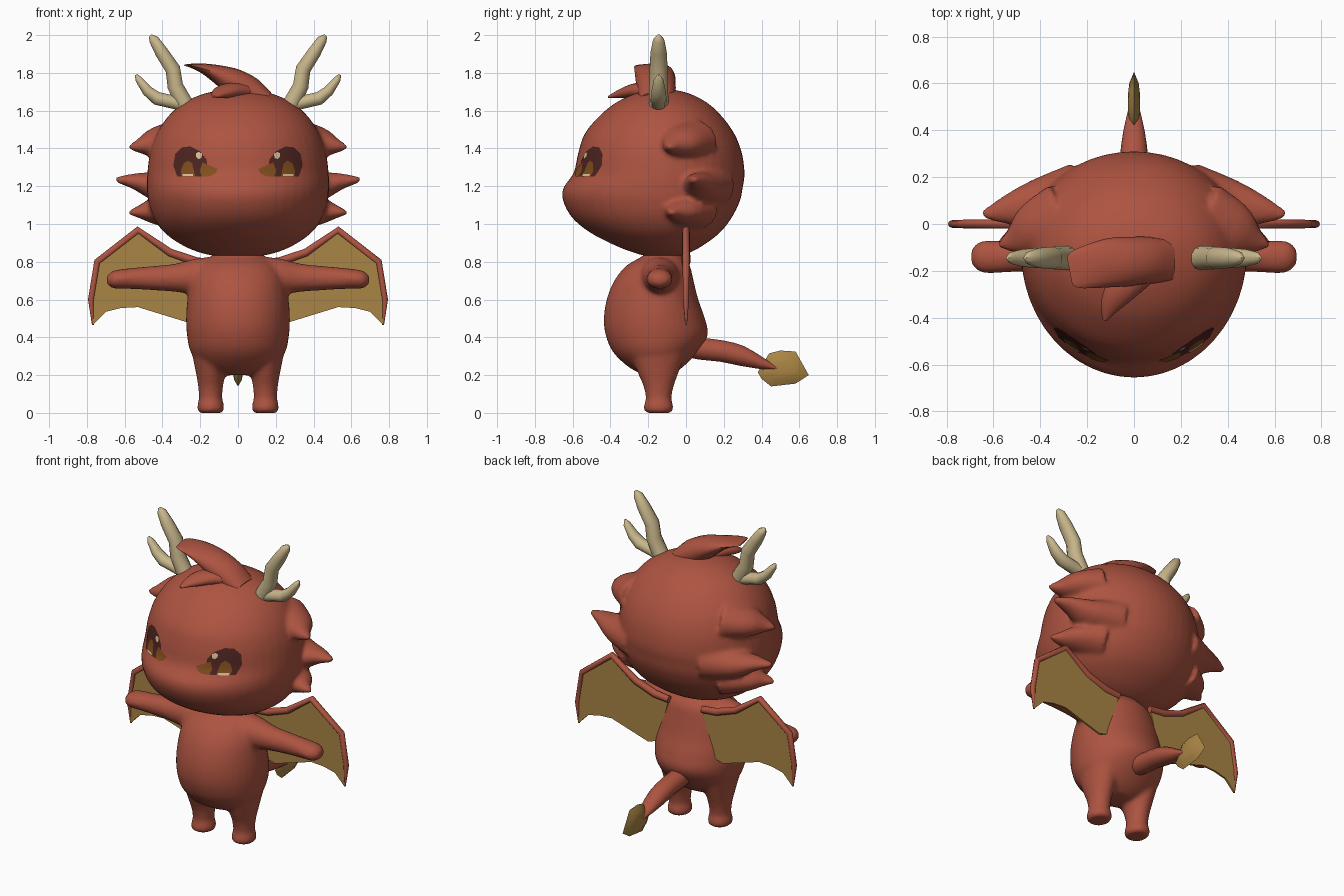
import bpy, bmesh, math
from mathutils import Vector
from mathutils.bvhtree import BVHTree


def material(name, rgb):
    m = bpy.data.materials.new(name)
    m.diffuse_color = (*rgb, 1)
    return m


RED = material("brick red", (0.42, 0.088, 0.052))
GOLD = material("ochre", (0.40, 0.235, 0.06))
HORN = material("bone", (0.58, 0.47, 0.26))
DARK = material("dark brown", (0.075, 0.018, 0.015))
AMBER = material("amber", (0.22, 0.075, 0.012))
PALE = material("cream", (0.72, 0.52, 0.31))


def dense(pts, k):
    """Catmull-Rom refinement of a list of tuples."""
    out = []
    for i in range(len(pts) - 1):
        p = [Vector(pts[min(max(j, 0), len(pts) - 1)]) for j in range(i - 1, i + 3)]
        for s in range(k):
            t = s / k
            out.append((2 * p[1] + (p[2] - p[0]) * t + (2 * p[0] - 5 * p[1] + 4 * p[2] - p[3]) * t * t
                        + (3 * p[1] - p[0] - 3 * p[2] + p[3]) * t ** 3) / 2)
    return out + [Vector(pts[-1])]


def loft(bm, rings):
    """Skin closed rings and cap both ends."""
    vs = [[bm.verts.new(c) for c in r] for r in rings]
    n = len(vs[0])
    for a, b in zip(vs, vs[1:]):
        for i in range(n):
            bm.faces.new((a[i], a[(i + 1) % n], b[(i + 1) % n], b[i]))
    bm.faces.new(vs[0])
    bm.faces.new(vs[-1])


def stack(bm, sections, n=40, k=4, cx=0.0):
    """Sections (z, half width, front y, back y, widest y) piled upward."""
    rings = []
    for z, w, f, b, c in dense(sections, k):
        ring = []
        for i in range(n):
            a = 2 * math.pi * i / n
            s = math.sin(a)
            ring.append((cx + w * math.cos(a), c + s * ((b - c) if s > 0 else (c - f)), z))
        rings.append(ring)
    loft(bm, rings)


def tube(bm, path, side=(0, 1, 0), n=12, k=1, flip=1):
    """Path of (x, y, z, radius along side axis, radius across it)."""
    pts = dense(path, k) if k > 1 else [Vector(p) for p in path]
    cs = [Vector(p[:3]) for p in pts]
    rings = []
    for i, p in enumerate(pts):
        t = (cs[min(i + 1, len(cs) - 1)] - cs[max(i - 1, 0)]).normalized()
        s = Vector(side)
        s = (s - t * s.dot(t)).normalized()
        u = t.cross(s)
        ring = [cs[i] + s * p[3] * math.cos(a) + u * p[4] * math.sin(a)
                for a in (2 * math.pi * j / n for j in range(n))]
        rings.append([(flip * c.x, c.y, c.z) for c in ring])
    loft(bm, rings)


def finish(bm, name, mat, angle=60, voxel=0, smooth=0):
    bmesh.ops.recalc_face_normals(bm, faces=bm.faces)
    me = bpy.data.meshes.new(name)
    bm.to_mesh(me)
    bm.free()
    ob = bpy.data.objects.new(name, me)
    bpy.context.collection.objects.link(ob)
    me.materials.append(mat)
    bpy.ops.object.select_all(action='DESELECT')
    ob.select_set(True)
    bpy.context.view_layer.objects.active = ob
    if voxel:  # fuse overlapping volumes into one soft skin
        r = ob.modifiers.new("fuse", 'REMESH')
        r.mode, r.voxel_size, r.use_smooth_shade = 'VOXEL', voxel, True
        s = ob.modifiers.new("soften", 'SMOOTH')
        s.factor, s.iterations = 0.5, smooth
    else:
        bpy.ops.object.shade_smooth_by_angle(angle=math.radians(angle))
    return ob


# Head with three cheek spikes on each side
bm = bmesh.new()
stack(bm, [(0.825, 0.06, -0.18, -0.06, -0.12), (0.84, 0.17, -0.25, 0.0, -0.12), (0.88, 0.28, -0.36, 0.08, -0.12),
           (0.95, 0.385, -0.50, 0.175, -0.12), (1.03, 0.445, -0.60, 0.24, -0.12), (1.12, 0.475, -0.65, 0.285, -0.12),
           (1.19, 0.482, -0.65, 0.30, -0.12), (1.27, 0.48, -0.595, 0.31, -0.12), (1.38, 0.465, -0.57, 0.295, -0.12),
           (1.48, 0.43, -0.535, 0.255, -0.12), (1.57, 0.37, -0.46, 0.19, -0.12), (1.64, 0.29, -0.375, 0.115, -0.12),
           (1.69, 0.18, -0.27, 0.02, -0.12), (1.712, 0.06, -0.17, -0.07, -0.12)], n=48)
for f in (1, -1):
    tube(bm, [(0.30, 0.02, 1.44, 0.16, 0.12), (0.43, -0.03, 1.43, 0.12, 0.085), (0.51, -0.07, 1.415, 0.06, 0.045),
              (0.575, -0.09, 1.405, 0.015, 0.012)], n=20, k=3, flip=f)
    tube(bm, [(0.25, 0.10, 1.20, 0.16, 0.13), (0.42, 0.08, 1.20, 0.11, 0.085), (0.54, 0.06, 1.225, 0.065, 0.045),
              (0.645, 0.04, 1.235, 0.018, 0.015)], n=20, k=3, flip=f)
    tube(bm, [(0.30, 0.02, 1.07, 0.16, 0.11), (0.43, -0.02, 1.07, 0.11, 0.075), (0.51, -0.06, 1.065, 0.055, 0.04),
              (0.575, -0.08, 1.06, 0.015, 0.012)], n=20, k=3, flip=f)
head = finish(bm, "head", RED, voxel=0.014, smooth=4)

# Body: torso, arms and legs fused
bm = bmesh.new()
stack(bm, [(0.20, 0.10, -0.22, -0.08, -0.15), (0.24, 0.19, -0.30, -0.02, -0.15), (0.32, 0.25, -0.385, 0.06, -0.15),
           (0.41, 0.27, -0.425, 0.115, -0.15), (0.50, 0.275, -0.435, 0.10, -0.15), (0.60, 0.268, -0.42, 0.065, -0.15),
           (0.70, 0.25, -0.38, 0.04, -0.15), (0.78, 0.21, -0.315, 0.02, -0.14), (0.83, 0.14, -0.23, -0.02, -0.13),
           (0.88, 0.08, -0.18, -0.06, -0.12)])
for f in (1, -1):
    tube(bm, [(0.10, -0.14, 0.72, 0.12, 0.11), (0.22, -0.14, 0.72, 0.10, 0.098), (0.33, -0.14, 0.715, 0.075, 0.075),
              (0.48, -0.14, 0.713, 0.065, 0.062), (0.60, -0.14, 0.71, 0.07, 0.053), (0.66, -0.14, 0.705, 0.065, 0.047),
              (0.695, -0.14, 0.705, 0.03, 0.022)], n=20, k=3, flip=f)
    stack(bm, [(0.0, 0.058, -0.205, -0.085, -0.145), (0.012, 0.07, -0.222, -0.068, -0.145),
               (0.045, 0.07, -0.222, -0.068, -0.145), (0.075, 0.062, -0.213, -0.077, -0.145),
               (0.14, 0.066, -0.225, -0.065, -0.145), (0.21, 0.078, -0.255, -0.04, -0.145),
               (0.32, 0.10, -0.30, 0.0, -0.145)], n=24, cx=0.145 * f)
finish(bm, "body", RED, voxel=0.013, smooth=6)

# Antlers: a main beam and a side branch
bm = bmesh.new()
for f in (1, -1):
    tube(bm, [(0.25, -0.145, 1.57, 0.05, 0.045), (0.285, -0.145, 1.64, 0.052, 0.048), (0.332, -0.145, 1.73, 0.05, 0.044),
              (0.345, -0.145, 1.82, 0.048, 0.042), (0.405, -0.145, 1.91, 0.043, 0.037),
              (0.445, -0.145, 1.975, 0.03, 0.028), (0.465, -0.145, 1.998, 0.008, 0.010)], n=10, flip=f)
    tube(bm, [(0.27, -0.145, 1.625, 0.04, 0.035), (0.35, -0.145, 1.647, 0.042, 0.037), (0.43, -0.145, 1.665, 0.042, 0.037),
              (0.48, -0.145, 1.705, 0.037, 0.030), (0.525, -0.145, 1.765, 0.025, 0.020),
              (0.54, -0.145, 1.79, 0.006, 0.008)], n=10, flip=f)
finish(bm, "antlers", HORN)

# Hair tuft: a broad swept blade and a small front lock
bm = bmesh.new()
tube(bm, [(0.16, -0.155, 1.66, 0.09, 0.04), (0.07, -0.155, 1.70, 0.10, 0.075), (-0.02, -0.16, 1.75, 0.105, 0.073),
          (-0.10, -0.165, 1.79, 0.105, 0.052), (-0.18, -0.18, 1.822, 0.095, 0.028),
          (-0.25, -0.195, 1.838, 0.08, 0.010), (-0.275, -0.20, 1.84, 0.06, 0.004)], n=16, k=3)
tube(bm, [(0.02, -0.18, 1.70, 0.09, 0.05), (-0.05, -0.27, 1.705, 0.07, 0.04), (-0.10, -0.345, 1.69, 0.045, 0.025),
          (-0.125, -0.41, 1.672, 0.010, 0.006)], side=(1, 0, 0), n=12, k=3)
finish(bm, "hair_tuft", RED)

# Wings: membrane plates with a tapered frame along the leading edge
edge = [(0.12, 0.79), (0.22, 0.80), (0.36, 0.848), (0.53, 0.967), (0.745, 0.80), (0.778, 0.60), (0.768, 0.465)]
hem = [(0.70, 0.535), (0.62, 0.555), (0.53, 0.56), (0.40, 0.52), (0.27, 0.48), (0.20, 0.50)]
radii = [0.022, 0.024, 0.022, 0.02, 0.018, 0.016, 0.005]
membrane, frame = bmesh.new(), bmesh.new()
for f in (1, -1):
    outline = edge + hem
    loft(membrane, [[(f * x, y, z) for x, z in outline] for y in (-0.006, 0.006)])
    tube(frame, [(x, 0, z, r, r) for (x, z), r in zip(edge, radii)], n=8, flip=f)
finish(membrane, "wing_membranes", GOLD, 30)
finish(frame, "wing_frames", RED)

# Tail and its leaf-shaped tip
bm = bmesh.new()
tube(bm, [(0, -0.02, 0.36, 0.065, 0.06), (0, 0.08, 0.34, 0.062, 0.06), (0, 0.19, 0.327, 0.062, 0.058),
          (0, 0.29, 0.303, 0.06, 0.055), (0, 0.40, 0.262, 0.045, 0.032), (0, 0.50, 0.228, 0.022, 0.006)],
     side=(1, 0, 0), n=14, k=2)
finish(bm, "tail", RED)
leaf = [(0.38, 0.215), (0.44, 0.315), (0.50, 0.33), (0.58, 0.325), (0.65, 0.20), (0.58, 0.155), (0.45, 0.14), (0.40, 0.18)]
bm = bmesh.new()
loft(bm, [[(x, 0.51 + (y - 0.51) * s, 0.235 + (z - 0.235) * s) for y, z in leaf]
          for x, s in ((-0.026, 0.3), (-0.02, 0.65), (0, 1), (0.02, 0.65), (0.026, 0.3))])
finish(bm, "tail_tip", GOLD, 40)

# Eyes: thin plates laid over the face
surface = BVHTree.FromObject(head, bpy.context.evaluated_depsgraph_get())


def eye_plate(name, outline, mat, lift):
    bm = bmesh.new()
    edge_pts = []
    for a, b in zip(outline, outline[1:] + outline[:1]):
        edge_pts += [Vector(a).lerp(Vector(b), t / 3) for t in range(3)]
    mid = sum(edge_pts, Vector((0, 0))) / len(edge_pts)
    for f in (1, -1):
        rings = []
        for s in (0.02, 0.35, 0.7, 1):
            ring = []
            for p in edge_pts:
                q = mid + (p - mid) * s
                hit, nrm, _, _ = surface.ray_cast(Vector((f * q.x, -2, q.y)), Vector((0, 1, 0)))
                ring.append(hit + nrm * lift)
            rings.append(ring)
        loft(bm, rings)
        bm.faces.ensure_lookup_table()
        bm.faces.remove(bm.faces[-1])  # leave the outer rim open
    ob = finish(bm, name, mat)
    for p in ob.data.polygons:  # face outward
        if p.normal.y > 0:
            p.flip()
    return ob


eye_plate("eye_outline", [(0.175, 1.25), (0.32, 1.25), (0.34, 1.31), (0.33, 1.37), (0.295, 1.405), (0.25, 1.41),
                          (0.20, 1.385), (0.165, 1.34), (0.16, 1.28)], DARK, 0.003)
eye_plate("eye_iris", [(0.225, 1.25), (0.295, 1.25), (0.30, 1.28), (0.285, 1.32), (0.26, 1.335), (0.24, 1.32)], AMBER, 0.005)
eye_plate("eye_inner_corner", [(0.12, 1.265), (0.15, 1.25), (0.19, 1.25), (0.20, 1.28), (0.185, 1.325),
                               (0.165, 1.315), (0.105, 1.29)], AMBER, 0.005)
eye_plate("eye_lower_shine", [(0.235, 1.25), (0.29, 1.25), (0.29, 1.262), (0.235, 1.262)], PALE, 0.007)
eye_plate("eye_highlight", [(0.19, 1.35), (0.205, 1.342), (0.22, 1.355), (0.22, 1.372), (0.205, 1.38), (0.188, 1.37)], PALE, 0.007)
